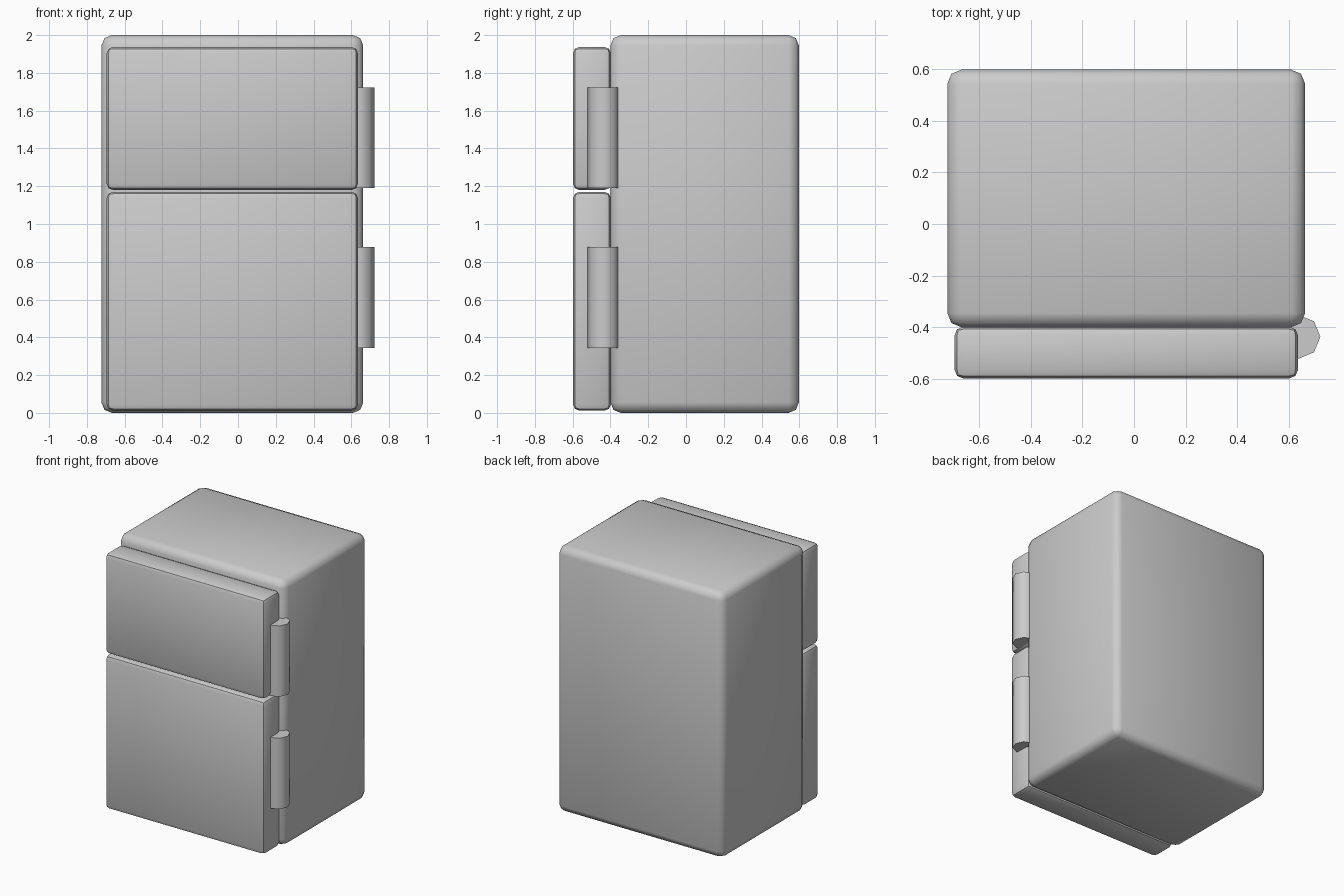
import bpy, bmesh, math
from mathutils import Matrix, Vector

if "Cube" in bpy.data.objects:
    bpy.data.objects.remove(bpy.data.objects["Cube"])


def finish(name, bm, smooth_angle):
    me = bpy.data.meshes.new(name)
    bm.to_mesh(me)
    bm.free()
    ob = bpy.data.objects.new(name, me)
    bpy.context.collection.objects.link(ob)
    bpy.ops.object.select_all(action='DESELECT')
    ob.select_set(True)
    bpy.context.view_layer.objects.active = ob
    bpy.ops.object.shade_smooth_by_angle(angle=math.radians(smooth_angle))
    return ob


def rounded_box(name, lo, hi, width, segments, smooth_angle):
    lo, hi = Vector(lo), Vector(hi)
    bm = bmesh.new()
    bmesh.ops.create_cube(bm, size=1)
    bmesh.ops.scale(bm, vec=hi - lo, verts=bm.verts)
    bmesh.ops.translate(bm, vec=(lo + hi) / 2, verts=bm.verts)
    bmesh.ops.bevel(bm, geom=bm.edges[:], offset=width, segments=segments,
                    profile=0.5, affect='EDGES')
    return finish(name, bm, smooth_angle)


def hinge(name, z0, z1):
    bm = bmesh.new()
    bmesh.ops.create_cone(bm, cap_ends=True, segments=8, radius1=0.085, radius2=0.085,
                          depth=z1 - z0,
                          matrix=Matrix.Translation((0.637, -0.437, (z0 + z1) / 2)))
    return finish(name, bm, 60)


# Cabinet
rounded_box("cabinet", (-0.723, -0.4, 0), (0.663, 0.598, 2), 0.055, 2, 80)

# Freezer door above, fridge door below
for name, z0, z1 in (("freezer_door", 1.18, 1.937), ("fridge_door", 0.012, 1.17)):
    rounded_box(name, (-0.695, -0.598, z0), (0.635, -0.398, z1), 0.033, 2, 40)

# Side handles, one per door
for name, z0, z1 in (("upper_handle", 1.19, 1.723), ("lower_handle", 0.343, 0.877)):
    hinge(name, z0, z1)
